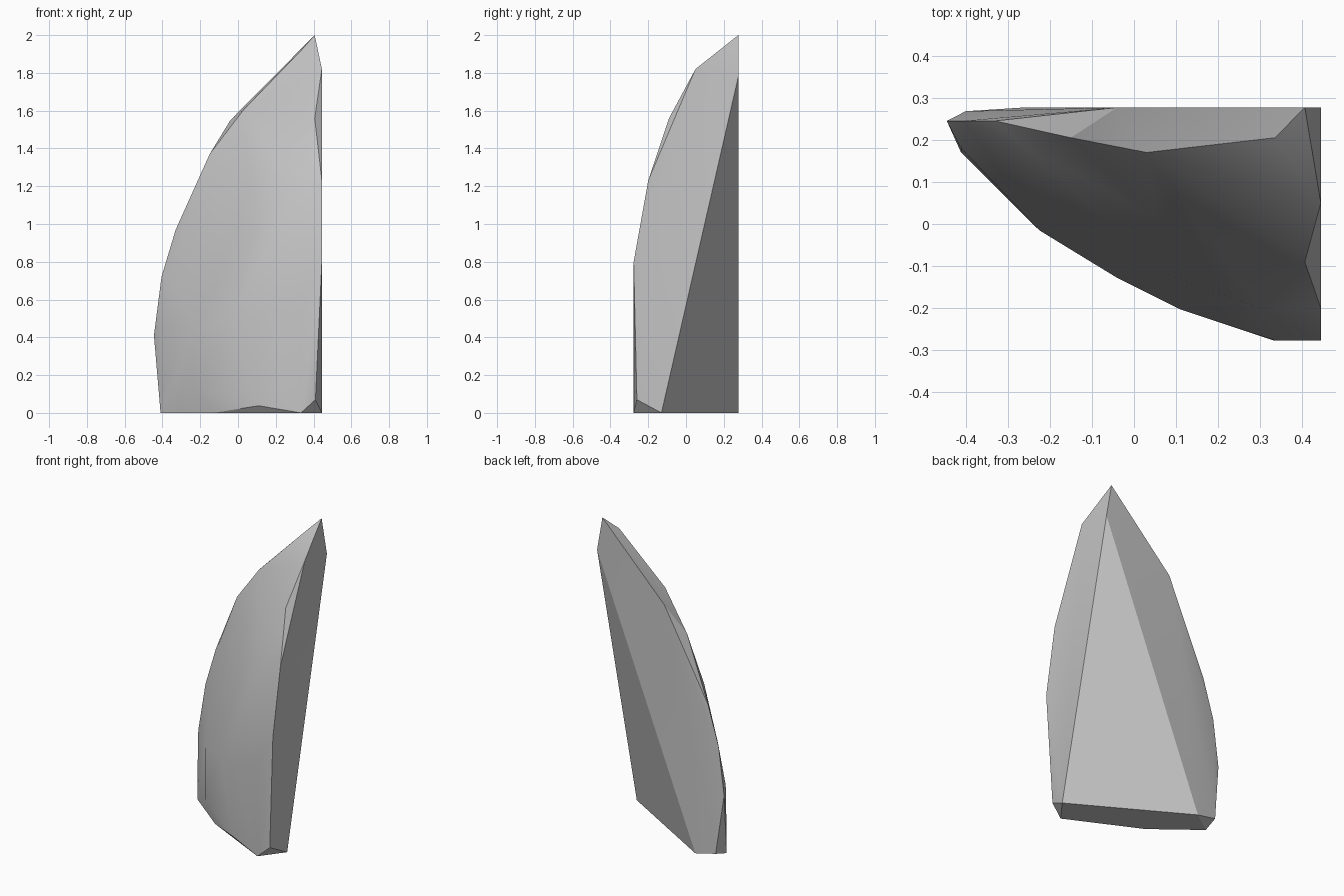
import bpy
import bmesh
import math

old = bpy.data.objects.get("Cube")
if old:
    bpy.data.objects.remove(old, do_unlink=True)

# Single stone colour
stone = bpy.data.materials.new("stone_grey")
stone.use_nodes = True
grey = (0.55, 0.55, 0.55, 1)
stone.diffuse_color = grey
bsdf = stone.node_tree.nodes["Principled BSDF"]
bsdf.inputs["Base Color"].default_value = grey
bsdf.inputs["Roughness"].default_value = 0.8

# Flat right side, running from the tip down to the foot
side_edge = [(.406, .277, 2), (.444, .05, 1.82), (.406, -.09, 1.56), (.444, -.2, 1.23),
             (.444, -.277, .8), (.41, -.26, .07), (.444, -.13, 0), (.444, .277, 1.78)]

# Back, following the curved left outline up to the shoulder
back_edge = [(-.26, .277, 0), (-.4, .268, .03), (-.445, .245, .41), (-.405, .245, .72),
             (-.33, .245, .97), (-.15, .205, 1.37), (-.04, .277, 1.55)]

# Foot of the rounded front
foot = [(.333, -.277, 0), (.11, -.203, .038), (-.13, -.05, 0), (-.41, .17, 0)]

# Bulge of the rounded front
bulge = [(.335, -.277, .6), (.11, -.203, .5), (-.04, -.128, .5), (-.225, -.015, .12),
         (-.225, -.015, .45), (-.411, .17, .1), (-.411, .18, .445), (-.36, .187, .71),
         (-.256, .179, 1.06), (.08, -.12, .95), (.3, -.2, 1.2), (.05, .02, 1.3),
         (.335, .205, 1.92), (.03, .17, 1.605)]

# Skin the outline points into one solid shard
bm = bmesh.new()
for point in side_edge + back_edge + foot + bulge:
    bm.verts.new(point)
bmesh.ops.convex_hull(bm, input=bm.verts[:])
loose = [v for v in bm.verts if not v.link_faces]
bmesh.ops.delete(bm, geom=loose, context="VERTS")
bmesh.ops.dissolve_limit(bm, angle_limit=math.radians(1), verts=bm.verts[:], edges=bm.edges[:])
bmesh.ops.recalc_face_normals(bm, faces=bm.faces[:])

mesh = bpy.data.meshes.new("stone_shard")
bm.to_mesh(mesh)
bm.free()
mesh.materials.append(stone)
shard = bpy.data.objects.new("stone_shard", mesh)
bpy.context.collection.objects.link(shard)

# Smooth bulge, crisp broken edges
bpy.ops.object.select_all(action="DESELECT")
shard.select_set(True)
bpy.context.view_layer.objects.active = shard
bpy.ops.object.shade_smooth_by_angle(angle=math.radians(30))

# Undercut chips stay flat
for face in mesh.polygons:
    if face.normal.z < -0.4:
        face.use_smooth = False
